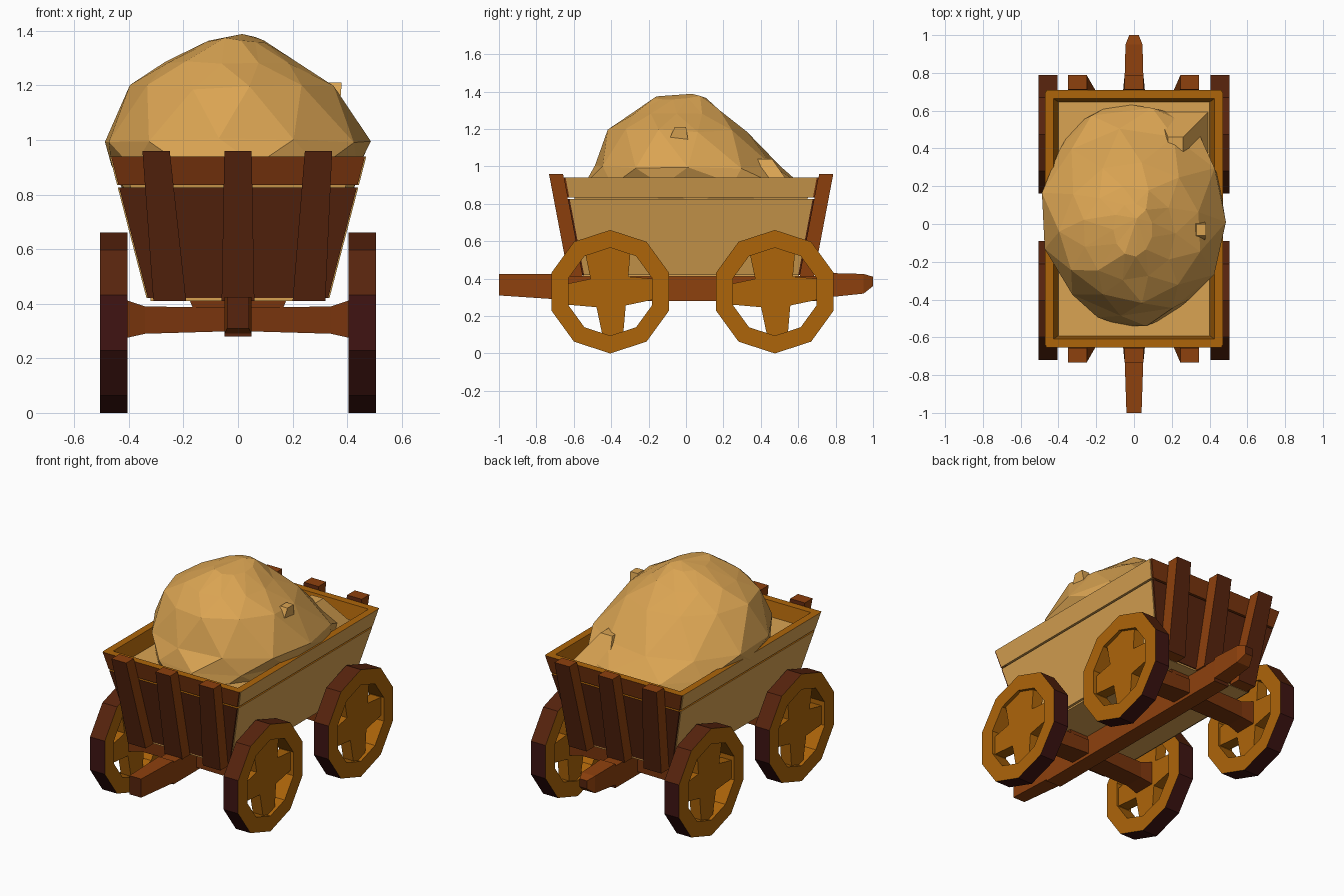
import bpy, bmesh, math, random
from mathutils import Vector

if "Cube" in bpy.data.objects:
    bpy.data.objects.remove(bpy.data.objects["Cube"])

random.seed(4)


def material(name, rgb):
    m = bpy.data.materials.new(name)
    m.diffuse_color = (*rgb, 1)
    m.use_nodes = True
    m.node_tree.nodes["Principled BSDF"].inputs["Base Color"].default_value = m.diffuse_color
    return m


STRAW = material("straw tan", (0.70, 0.37, 0.085))
GOLD = material("golden wood", (0.42, 0.13, 0.003))
WOOD = material("orange brown wood", (0.27, 0.052, 0.004))
AXLE = material("reddish brown wood", (0.19, 0.035, 0.004))
DARK = material("dark red wood", (0.095, 0.017, 0.004))
PLUM = material("tyre dark brown", (0.05, 0.007, 0.006))


def finish(name, bm, mats, rule=None):
    bmesh.ops.recalc_face_normals(bm, faces=bm.faces)
    bm.normal_update()
    if rule:
        for f in bm.faces:
            f.material_index = rule(f)
    me = bpy.data.meshes.new(name)
    bm.to_mesh(me)
    bm.free()
    for m in mats:
        me.materials.append(m)
    ob = bpy.data.objects.new(name, me)
    bpy.context.collection.objects.link(ob)
    return ob


def add_loft(bm, low, high):
    """Solid between two four-cornered outlines."""
    a = [bm.verts.new(p) for p in low]
    b = [bm.verts.new(p) for p in high]
    bm.faces.new(a)
    bm.faces.new(b)
    for i in range(4):
        j = (i + 1) % 4
        bm.faces.new((a[i], a[j], b[j], b[i]))


def rect_xy(x0, x1, y0, y1, z):
    return [(x0, y0, z), (x1, y0, z), (x1, y1, z), (x0, y1, z)]


def rect_xz(x0, x1, y, z0, z1):
    return [(x0, y, z0), (x1, y, z0), (x1, y, z1), (x0, y, z1)]


def rect_yz(x, y0, y1, z0, z1):
    return [(x, y0, z0), (x, y1, z0), (x, y1, z1), (x, y0, z1)]


# flared box: outer half width and end positions at a height
def half(z): return 0.335 + (z - 0.42) * 0.26
def front(z): return -0.555 - (z - 0.42) * 0.19
def back(z): return 0.61 + (z - 0.42) * 0.19


def inner_or_top(f):
    c = f.calc_center_median()
    inward = f.normal.x * c.x < -.15 or (abs(f.normal.y) > .5 and f.normal.y * c.y < 0)
    return 1 if f.normal.z > .8 or inward else 0


T = 0.045
# side and end boards, lower and upper
for z0, z1, tag in ((0.42, 0.825, "lower"), (0.835, 0.94, "upper")):
    for s, side in ((-1, "left"), (1, "right")):
        bm = bmesh.new()
        add_loft(bm, *[rect_xy(s * half(z), s * (half(z) - T), front(z) + .01, back(z) - .01, z) for z in (z0, z1)])
        finish(f"{side}_{tag}_board", bm, [STRAW, GOLD], inner_or_top)
    for fn, d, side in ((front, 1, "front"), (back, -1, "back")):
        bm = bmesh.new()
        add_loft(bm, *[rect_xy(-half(z) + .005, half(z) - .005, fn(z), fn(z) + d * T, z) for z in (z0, z1)])
        outer = AXLE if tag == "upper" else DARK
        finish(f"{side}_{tag}_board", bm, [outer, GOLD], inner_or_top)

# box floor
bm = bmesh.new()
add_loft(bm, rect_xy(-.32, .32, -.55, .605, .41), rect_xy(-.32, .32, -.55, .605, .45))
finish("box_floor", bm, [STRAW])

# slanted stakes on both ends
for fn, d, side in ((front, -1, "front"), (back, 1, "back")):
    for n, (xb, xt) in enumerate(((-.25, -.30), (0, 0), (.26, .295))):
        bm = bmesh.new()
        loops = []
        for z, x, w in ((.41, xb, .06), (.96, xt, .05)):
            loops.append(rect_xy(x - w, x + w, fn(z), fn(z) + d * .075, z))
        add_loft(bm, *loops)
        finish(f"{side}_stake_{n}", bm, [DARK, WOOD],
               lambda f: 0 if abs(f.normal.y) > 0.8 else 1)

# long centre beam with tapered ends
bm = bmesh.new()
for a, b in (((-1.0, .04, .31, .425), (-.70, .05, .29, .425)),
             ((-.70, .05, .28, .415), (.76, .05, .28, .415)),
             ((.76, .05, .30, .43), (.95, .045, .32, .425)),
             ((.95, .045, .32, .425), (1.0, .025, .36, .41))):
    add_loft(bm, *[rect_xz(-w, w, y, z0, z1) for y, w, z0, z1 in (a, b)])
finish("centre_beam", bm, [WOOD, DARK], lambda f: 1 if abs(f.normal.y) > .8 else 0)

# axles and wheels
WHEEL_Y = {"front": -0.405, "back": 0.475}
N, R, RI, ZC = 10, 0.33, 0.235, 0.33
for end, yc in WHEEL_Y.items():
    bm = bmesh.new()
    for s in (-1, 1):
        add_loft(bm, rect_yz(0, yc - .07, yc + .07, .30, .385),
                 rect_yz(s * .34, yc - .06, yc + .06, .29, .39))
        add_loft(bm, rect_yz(s * .34, yc - .06, yc + .06, .29, .39),
                 rect_yz(s * .43, yc - .07, yc + .07, .27, .42))
    finish(f"{end}_axle", bm, [AXLE])

    # bolster between beam and box
    bm = bmesh.new()
    add_loft(bm, rect_xy(-.16, .16, yc - .06, yc + .06, .37), rect_xy(-.18, .18, yc - .06, yc + .06, .42))
    finish(f"{end}_bolster", bm, [AXLE])

    for s, side in ((-1, "left"), (1, "right")):
        bm = bmesh.new()
        x0, x1 = s * .405, s * .505
        rings = []
        for x, r in ((x0, RI), (x0, R), (x1, R), (x1, RI)):
            rings.append([bm.verts.new((x, yc + r * math.cos(a), ZC + r * math.sin(a)))
                          for a in [math.pi / 2 + i * 2 * math.pi / N for i in range(N)]])
        for k in range(4):
            p, q = rings[k], rings[(k + 1) % 4]
            for i in range(N):
                j = (i + 1) % N
                bm.faces.new((p[i], p[j], q[j], q[i]))
        centre = Vector((0, yc, ZC))

        def tyre(f):
            c = f.calc_center_median() - centre
            c.x = 0
            if abs(f.normal.x) < .5 and f.normal.dot(c) > 0:
                return 2 if c.z > .1 else 1
            return 0
        finish(f"{end}_{side}_wheel_rim", bm, [GOLD, PLUM, DARK], tyre)

        # four broad crossed spokes, the upper one flaring towards the rim
        bm = bmesh.new()
        for k in range(4):
            a = k * math.pi / 2 + 0.06
            u = Vector((0, math.cos(a), math.sin(a)))
            v = Vector((0, -u.z, u.y))
            ends = []
            for r, w in ((0.0, .09), (.235, .125 if k == 1 else .055)):
                ends.append([Vector((x, yc, ZC)) + u * r + v * t
                             for x, t in ((s * .415, -w), (s * .485, -w), (s * .485, w), (s * .415, w))])
            add_loft(bm, *ends)
        finish(f"{end}_{side}_wheel_spokes", bm, [GOLD])

# straw fill inside the box
bm = bmesh.new()
add_loft(bm, rect_xy(-.29, .29, -.51, .565, .45), rect_xy(-.40, .40, -.60, .655, .85))
finish("straw_fill", bm, [STRAW])

# heaped straw: faceted mound of stacked rounded rings (height, x0, x1, y0, y1, squareness)
LEVELS = ((.80, -.42, .42, -.53, .63, .75), (.90, -.45, .45, -.53, .61, .8),
          (1.0, -.49, .49, -.49, .51, .95), (1.19, -.385, .36, -.41, .33, 1),
          (1.29, -.27, .22, -.30, .20, 1), (1.365, -.11, .10, -.17, .11, 1))
M = 11
bm = bmesh.new()
rings = []
for n, (z, x0, x1, y0, y1, e) in enumerate(LEVELS):
    ring = []
    for i in range(M):
        a = (i + .5 * (n % 2)) * 2 * math.pi / M
        c, s = math.cos(a), math.sin(a)
        k = random.uniform(.985, 1.035)
        p = e if s > 0 else 1    # squarer towards the back of the cart
        ring.append(bm.verts.new((
            (x0 + x1) / 2 + (x1 - x0) / 2 * k * math.copysign(abs(c) ** p, c),
            (y0 + y1) / 2 + (y1 - y0) / 2 * k * math.copysign(abs(s) ** p, s),
            z + random.uniform(-.012, .012))))
    if rings:
        q = rings[-1]
        for i in range(M):
            j = (i + 1) % M
            if n % 2:
                bm.faces.new((q[i], q[j], ring[i]))
                bm.faces.new((q[j], ring[j], ring[i]))
            else:
                bm.faces.new((q[i], ring[j], ring[i]))
                bm.faces.new((q[i], q[j], ring[j]))
    rings.append(ring)
top = bm.verts.new((.015, .03, 1.388))
for i in range(M):
    bm.faces.new((rings[-1][i], rings[-1][(i + 1) % M], top))
bm.faces.new(rings[0])
finish("straw_heap", bm, [STRAW])

# ridge of straw at the back right and a small tuft
bm = bmesh.new()
add_loft(bm, rect_xy(.12, .40, .20, .60, .84), rect_xy(.18, .26, .28, .46, 1.04))
finish("straw_ridge", bm, [STRAW])
bm = bmesh.new()
add_loft(bm, rect_xy(.26, .37, -.12, .02, 1.08), rect_xy(.33, .38, -.06, 0, 1.21))
finish("straw_tuft", bm, [STRAW])
